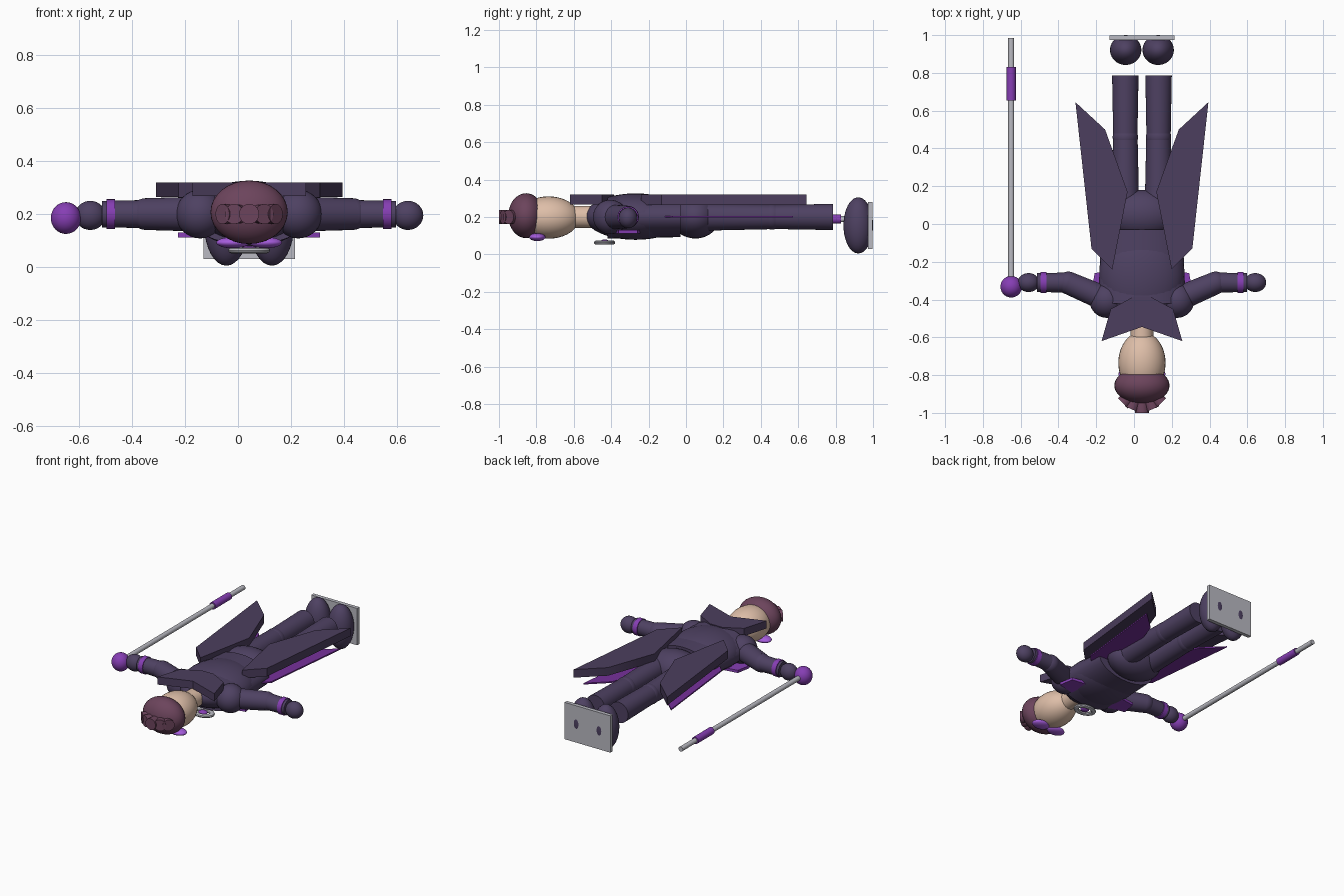
import bpy, bmesh, math
from mathutils import Vector, Matrix

if "Cube" in bpy.data.objects:
    bpy.data.objects.remove(bpy.data.objects["Cube"])

CX = 0.042   # body axis
ZC = 0.2     # body mid height


def material(name, rgb):
    m = bpy.data.materials.new(name)
    lin = [(c / 255 / 12.92) if c < 10 else ((c / 255 + 0.055) / 1.055) ** 2.4 for c in rgb]
    m.diffuse_color = (*lin, 1)
    m.use_nodes = True
    m.node_tree.nodes["Principled BSDF"].inputs["Base Color"].default_value = m.diffuse_color
    return m


SUIT = material("dark suit", (78, 65, 98))
CAPE = material("cape cloth", (76, 62, 94))
HAIR = material("maroon hair", (108, 68, 92))
SKIN = material("skin", (222, 190, 168))
PURPLE = material("purple", (134, 62, 180))
LINING = material("purple lining", (118, 48, 155))
LENS = material("bright lens", (165, 92, 220))
SILVER = material("silver", (186, 186, 194))


def finish(name, bm, mat):
    bmesh.ops.recalc_face_normals(bm, faces=bm.faces)
    me = bpy.data.meshes.new(name)
    bm.to_mesh(me)
    bm.free()
    me.materials.append(mat)
    ob = bpy.data.objects.new(name, me)
    bpy.context.collection.objects.link(ob)
    return ob


def ellipsoid(name, c, r, mat, cut_y=None):
    # poles lie along the body (y); optional flat cut keeps the -y side
    bm = bmesh.new()
    bmesh.ops.create_uvsphere(bm, u_segments=32, v_segments=20, radius=1)
    bmesh.ops.transform(bm, verts=bm.verts, matrix=Matrix.Translation(c) @ Matrix.Diagonal((*r, 1))
                        @ Matrix.Rotation(math.pi / 2, 4, 'X'))
    if cut_y is not None:
        res = bmesh.ops.bisect_plane(bm, geom=bm.verts[:] + bm.edges[:] + bm.faces[:],
                                     plane_co=(0, cut_y, 0), plane_no=(0, 1, 0), clear_outer=True)
        edges = [e for e in res['geom_cut'] if isinstance(e, bmesh.types.BMEdge)]
        bmesh.ops.edgeloop_fill(bm, edges=edges)
    return finish(name, bm, mat)


def rod(name, a, b, r1, r2, mat, squash=1.0):
    # tapered cylinder from a to b, optionally squashed in z about the body mid height
    a, b = Vector(a), Vector(b)
    bm = bmesh.new()
    bmesh.ops.create_cone(bm, cap_ends=True, segments=32, radius1=r1, radius2=r2, depth=(b - a).length)
    rot = (b - a).to_track_quat('Z', 'Y').to_matrix().to_4x4()
    bmesh.ops.transform(bm, verts=bm.verts, matrix=Matrix.Translation((a + b) / 2) @ rot)
    for v in bm.verts:
        v.co.z = a.z + (v.co.z - a.z) * squash
    return finish(name, bm, mat)


def slab(name, pts, z0, z1, mat):
    # flat outline extruded between two heights
    bm = bmesh.new()
    f = bm.faces.new([bm.verts.new((x, y, z0)) for x, y in pts])
    ext = bmesh.ops.extrude_face_region(bm, geom=[f])
    for v in ext['geom']:
        if isinstance(v, bmesh.types.BMVert):
            v.co.z = z1
    return finish(name, bm, mat)


def box(name, lo, hi, mat):
    return slab(name, [(lo[0], lo[1]), (hi[0], lo[1]), (hi[0], hi[1]), (lo[0], hi[1])], lo[2], hi[2], mat)


# head, neck, hair
ellipsoid("head", (CX, -0.735, 0.197), (0.125, 0.165, 0.113), SKIN)
rod("neck", (CX, -0.64, ZC), (CX, -0.45, ZC), 0.06, 0.06, SKIN)
ellipsoid("hair", (CX, -0.855, 0.207), (0.146, 0.095, 0.12), HAIR, cut_y=-0.795)
for i, (deg, length) in enumerate([(0, 0.148), (24, 0.14), (-24, 0.14), (46, 0.14), (-46, 0.14)]):
    t = math.radians(deg)
    base = Vector((CX, -0.852, ZC))
    rod(f"hair_tuft_{i}", base, base + Vector((math.sin(t), -math.cos(t), 0)) * length, 0.03, 0.038, HAIR)

# torso and pelvis
ellipsoid("chest", (CX, -0.27, 0.202), (0.225, 0.27, 0.124), SUIT)
rod("waist", (CX, -0.42, ZC), (CX, -0.03, ZC), 0.232, 0.215, SUIT, squash=0.5)
ellipsoid("pelvis", (CX, 0.05, ZC), (0.19, 0.13, 0.115), SUIT)

# collar on the back of the neck
half = [(0.0, -0.545), (0.214, -0.62), (0.165, -0.45), (0.045, -0.385)]
slab("collar", [(CX + x, y) for x, y in half] + [(CX - x, y) for x, y in reversed(half[1:])],
     0.268, 0.32, CAPE)

# brooch on the chest
bm = bmesh.new()
N, M = 32, 10
ring = [[bm.verts.new((CX + (0.062 + 0.017 * math.cos(b)) * math.cos(a),
                       -0.435 + (0.042 + 0.015 * math.cos(b)) * math.sin(a),
                       0.063 + 0.012 * math.sin(b)))
         for b in (2 * math.pi * j / M for j in range(M))]
        for a in (2 * math.pi * i / N for i in range(N))]
for i in range(N):
    for j in range(M):
        bm.faces.new((ring[i][j], ring[(i + 1) % N][j], ring[(i + 1) % N][(j + 1) % M], ring[i][(j + 1) % M]))
finish("brooch_ring", bm, SILVER)
ellipsoid("brooch_gem", (CX, -0.435, 0.066), (0.03, 0.025, 0.014), PURPLE)

# paired parts
cape = [(0.352, 0.645), (0.195, 0.5), (0.076, 0.17), (0.157, -0.24), (0.267, -0.13)]
mid = (0.22, 0.21)
for s, side in ((1, "right"), (-1, "left")):
    def P(x, y, z=ZC):
        return (CX + s * x, y, z)

    # eye lens
    ellipsoid(f"lens_{side}", P(0.062, -0.795, 0.092), (0.062, 0.043, 0.021), LENS)

    # cape tail with its lining, and lapel
    slab(f"cape_tail_{side}", [P(x, y)[:2] for x, y in cape], 0.265, 0.32, CAPE)
    inner = [(mid[0] + (x - mid[0]) * 0.83, mid[1] + (y - mid[1]) * 0.83) for x, y in cape]
    slab(f"cape_lining_{side}", [P(x, y)[:2] for x, y in inner], 0.196, 0.205, LINING)
    slab(f"lapel_{side}", [P(x, y)[:2] for x, y in
                           [(0.05, -0.30), (0.13, -0.39), (0.268, -0.36), (0.25, -0.26), (0.12, -0.24)]],
         0.112, 0.13, PURPLE)

    # arm
    ellipsoid(f"shoulder_{side}", P(0.185, -0.405), (0.092, 0.092, 0.092), SUIT)
    rod(f"upper_arm_{side}", P(0.185, -0.40), P(0.39, -0.312), 0.066, 0.06, SUIT)
    ellipsoid(f"elbow_{side}", P(0.39, -0.312), (0.06, 0.06, 0.06), SUIT)
    rod(f"forearm_{side}", P(0.39, -0.31), P(0.555, -0.31), 0.053, 0.05, SUIT)
    rod(f"cuff_{side}", P(0.506, -0.31), P(0.538, -0.31), 0.056, 0.056, PURPLE)
    ellipsoid(f"hand_{side}", P(0.6, -0.31, 0.195), (0.058, 0.05, 0.055), SUIT)

    # leg and boot
    rod(f"thigh_{side}", P(0.088, 0.05), P(0.088, 0.46), 0.074, 0.065, SUIT)
    ellipsoid(f"knee_{side}", P(0.088, 0.46), (0.067, 0.067, 0.067), SUIT)
    rod(f"shin_{side}", P(0.088, 0.46), P(0.088, 0.787), 0.064, 0.07, SUIT)
    ellipsoid(f"boot_{side}", P(0.086, 0.921, 0.155), (0.083, 0.079, 0.15), SUIT)

# foot plate
box("foot_plate", (-0.13, 0.973, 0.03), (0.215, 0.998, 0.28), SILVER)

# staff
rod("staff", (-0.65, -0.33, 0.188), (-0.65, 0.985, 0.188), 0.016, 0.016, SILVER)
rod("staff_grip", (-0.65, 0.655, 0.188), (-0.65, 0.83, 0.188), 0.024, 0.024, PURPLE)
ellipsoid("staff_orb", (-0.65, -0.332, 0.185), (0.057, 0.057, 0.06), PURPLE)

# smooth shading with sharp edges kept
for ob in bpy.context.collection.objects:
    ob.select_set(True)
    bpy.context.view_layer.objects.active = ob
bpy.ops.object.shade_smooth_by_angle(angle=math.radians(35))
